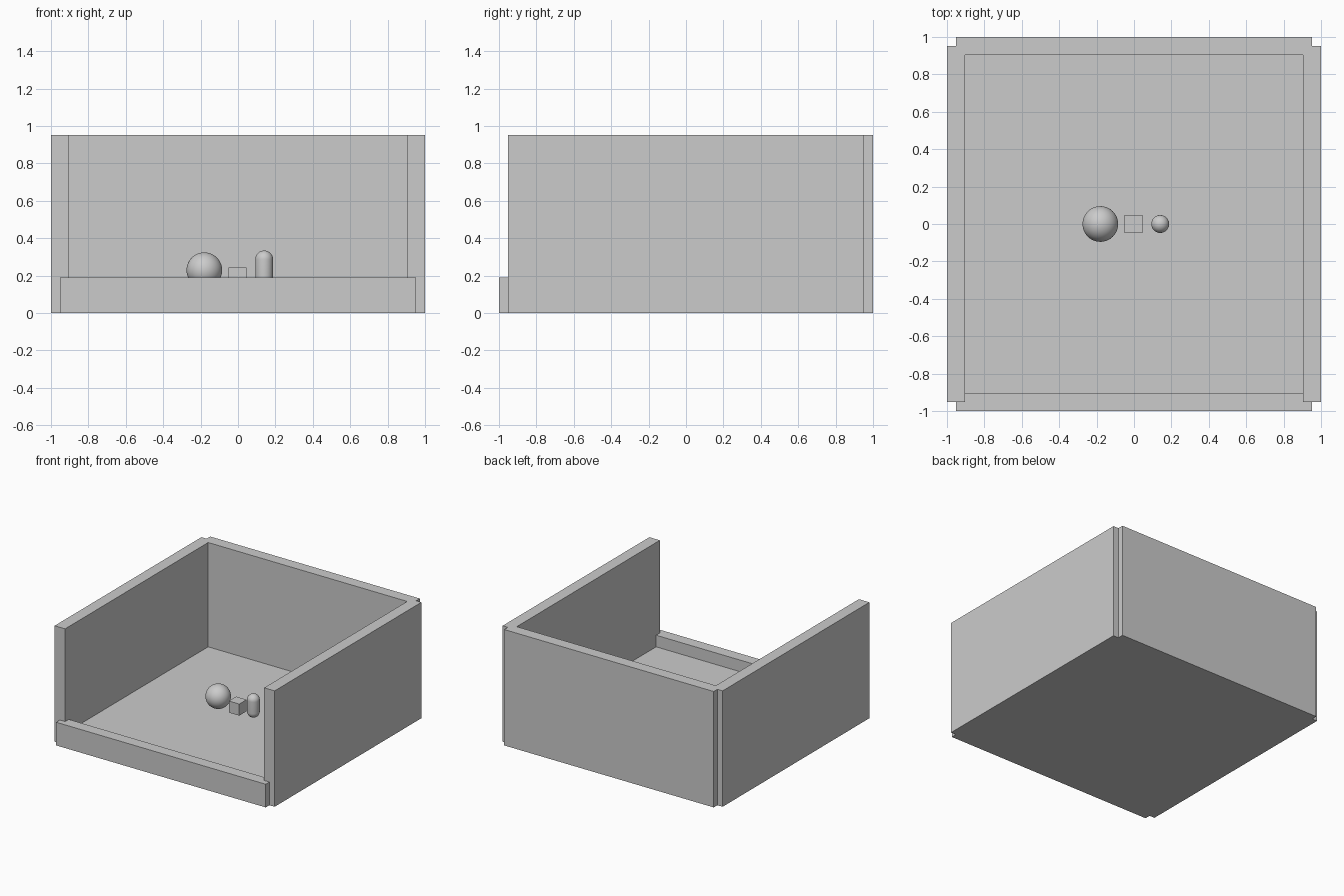
import bpy, bmesh, math
from mathutils import Matrix

if "Cube" in bpy.data.objects:
    bpy.data.objects.remove(bpy.data.objects["Cube"])

K = 2 / 2.1          # model scale: 2 x 2 tray with 0.1 thick walls centred on its edge
T = 0.1 * K          # wall thickness
E = 1.0 * K          # wall centre line / half length


def finish(name, bm, loc, smooth=False):
    bmesh.ops.recalc_face_normals(bm, faces=bm.faces)
    mesh = bpy.data.meshes.new(name)
    bm.to_mesh(mesh)
    bm.free()
    if smooth:
        for p in mesh.polygons:
            p.use_smooth = True
    ob = bpy.data.objects.new(name, mesh)
    ob.location = loc
    bpy.context.collection.objects.link(ob)
    return ob


def box(name, size, loc):
    bm = bmesh.new()
    bmesh.ops.create_cube(bm, size=1, matrix=Matrix.Diagonal((*size, 1)))
    return finish(name, bm, loc)


# Tray: floor, two tall sides, tall back, low front
box("floor", (2 * E, 2 * E, T), (0, 0, T / 2))
for side, s in (("left", -1), ("right", 1)):
    box(side + "_wall", (T, 2 * E, E), (s * E, 0, E / 2))
box("back_wall", (2 * E, T, E), (0, E, E / 2))
box("front_lip", (2 * E, T, 2 * T), (0, -E, T))

# Ball
bm = bmesh.new()
bmesh.ops.create_uvsphere(bm, u_segments=48, v_segments=24, radius=T)
finish("ball", bm, (-0.18, 0, 0.229), smooth=True)

# Small cube
box("cube", (T, T, T), (-0.003, 0, 0.195))

# Capsule: half profile spun about the vertical axis
r, half, n = T / 2, T / 2, 10
bm = bmesh.new()
prof = []
for sgn in (-1, 1):
    for i in range(n + 1):
        a = math.pi / 2 * (i / n if sgn > 0 else i / n - 1)
        prof.append(bm.verts.new((max(r * math.cos(a), 0), 0, r * math.sin(a) + sgn * half)))
edges = [bm.edges.new(p) for p in zip(prof, prof[1:])]
bmesh.ops.spin(bm, geom=prof + edges, cent=(0, 0, 0), axis=(0, 0, 1),
               angle=2 * math.pi, steps=32)
bmesh.ops.remove_doubles(bm, verts=bm.verts, dist=1e-5)
finish("capsule", bm, (0.14, 0, 0.239), smooth=True)
